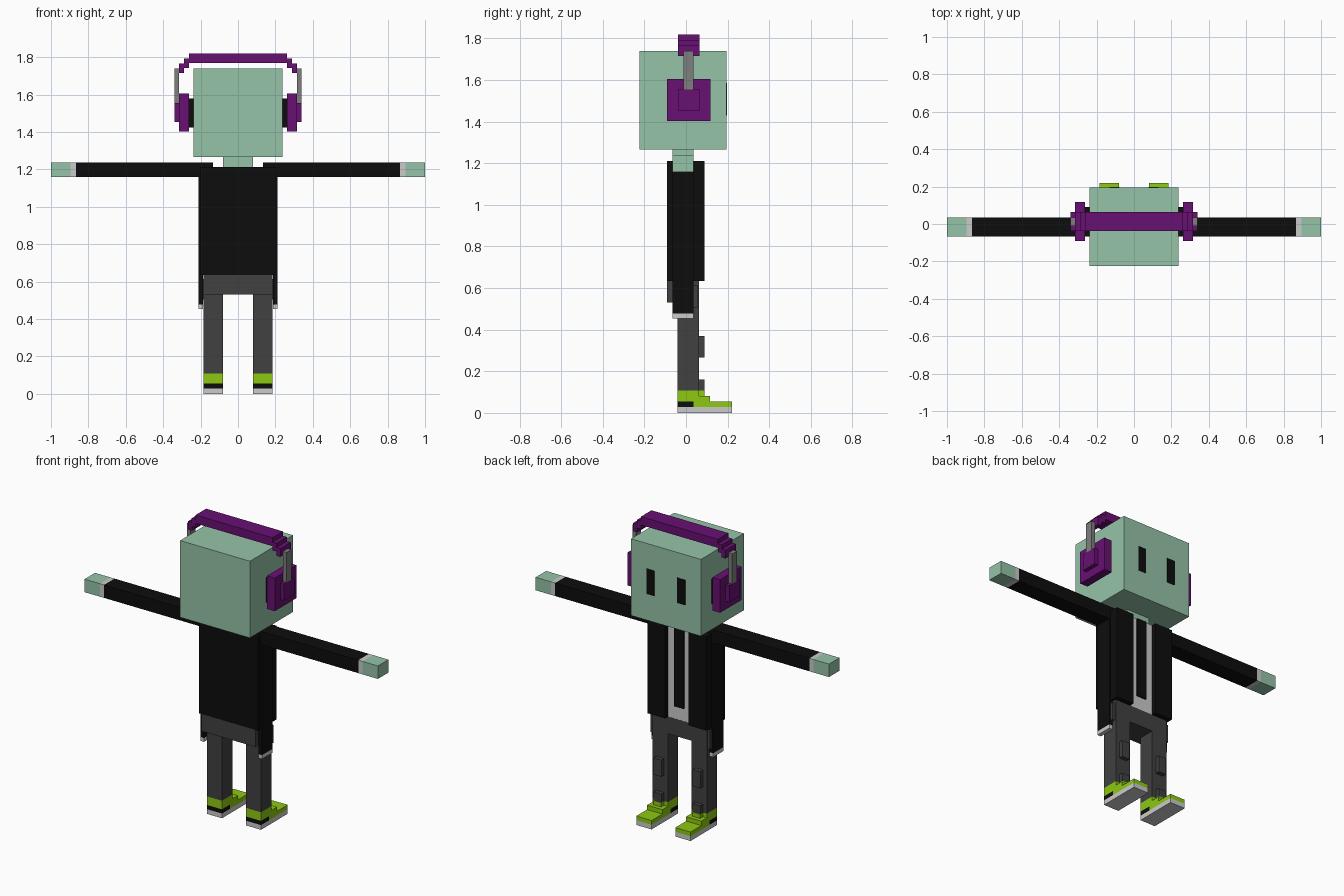
import bpy


def material(name, r, g, b):
    m = bpy.data.materials.new(name)
    m.diffuse_color = (r, g, b, 1)
    return m


MINT = material("mint skin", 0.30, 0.55, 0.39)
BLACK = material("black cloth", 0.004, 0.004, 0.004)
PURPLE = material("purple plastic", 0.14, 0.005, 0.17)
TROUSER = material("charcoal trousers", 0.052, 0.052, 0.052)
LIME = material("lime shoe", 0.27, 0.58, 0.006)
PALE = material("pale grey", 0.60, 0.60, 0.60)
STEEL = material("mid grey metal", 0.21, 0.21, 0.21)


def box(name, mat, x, y, z):
    """Box given by its (min, max) extents on each axis."""
    bpy.ops.mesh.primitive_cube_add(size=1)
    o = bpy.context.object
    o.name = name
    for v in o.data.vertices:
        v.co = [lo if c < 0 else hi for c, (lo, hi) in zip(v.co, (x, y, z))]
    o.data.materials.append(mat)
    return o


def pair(name, mat, x, y, z):
    """The same box on both sides of the body."""
    box(name + "_right", mat, x, y, z)
    box(name + "_left", mat, (-x[1], -x[0]), y, z)


# Head, eyes and neck
box("head", MINT, (-0.238, 0.238), (-0.224, 0.195), (1.267, 1.74))
box("neck", MINT, (-0.08, 0.08), (-0.066, 0.036), (1.16, 1.267))
pair("eye", BLACK, (0.078, 0.132), (0.19, 0.198), (1.43, 1.585))

# Headphones
pair("ear_pad", BLACK, (0.238, 0.262), (-0.066, 0.09), (1.425, 1.58))
pair("ear_cup", PURPLE, (0.262, 0.315), (-0.092, 0.118), (1.402, 1.606))
pair("ear_cup_boss", PURPLE, (0.315, 0.34), (-0.038, 0.064), (1.453, 1.555))
pair("headband_post", STEEL, (0.315, 0.34), (-0.012, 0.036), (1.555, 1.74))
box("headband_top", PURPLE, (-0.262, 0.262), (-0.038, 0.064), (1.768, 1.82))
for i in range(2):
    pair(f"headband_step_{i + 1}", PURPLE, (0.262 + 0.026 * i, 0.289 + 0.026 * i),
         (-0.038, 0.064), (1.742 - 0.026 * i, 1.793 - 0.026 * i))

# Open jacket with shirt and tie
box("jacket_back", BLACK, (-0.2, 0.2), (-0.092, 0.055), (0.635, 1.212))
pair("jacket_front", BLACK, (0.08, 0.2), (0.055, 0.09), (0.635, 1.212))
box("shirt", PALE, (-0.08, 0.08), (0.055, 0.061), (0.635, 1.212))
box("tie", BLACK, (-0.033, 0.033), (0.061, 0.07), (0.715, 1.212))

# Outstretched arms
ARM_Y, ARM_Z = (-0.066, 0.036), (1.158, 1.238)
pair("sleeve", BLACK, (0.135, 0.867), ARM_Y, ARM_Z)
pair("cuff", PALE, (0.867, 0.895), ARM_Y, ARM_Z)
pair("hand", MINT, (0.895, 1.0), ARM_Y, ARM_Z)

# Hanging side strips with pale ends
pair("side_strip", BLACK, (0.186, 0.21), ARM_Y, (0.477, 1.158))
pair("side_strip_end", PALE, (0.186, 0.21), ARM_Y, (0.453, 0.477))

# Trousers
box("hips", TROUSER, (-0.185, 0.185), (-0.092, 0.062), (0.53, 0.635))
pair("hip_pocket", TROUSER, (0.185, 0.202), (0.0, 0.055), (0.505, 0.615))
pair("leg", TROUSER, (0.081, 0.185), (-0.04, 0.062), (0.108, 0.53))
pair("knee_patch", TROUSER, (0.107, 0.159), (0.062, 0.088), (0.267, 0.37))
pair("trouser_hem", TROUSER, (0.107, 0.159), (0.062, 0.088), (0.108, 0.16))

# Shoes
SHOE_X = (0.081, 0.185)
pair("sole", PALE, SHOE_X, (-0.04, 0.22), (0, 0.029))
pair("heel_band", BLACK, SHOE_X, (-0.04, 0.036), (0.029, 0.055))
pair("shoe_toe", LIME, SHOE_X, (0.036, 0.22), (0.029, 0.055))
pair("shoe_upper", LIME, SHOE_X, (-0.04, 0.062), (0.055, 0.108))
pair("shoe_step", LIME, SHOE_X, (0.062, 0.115), (0.055, 0.082))
pair("shoe_tongue", LIME, (0.107, 0.159), (0.062, 0.09), (0.082, 0.108))
